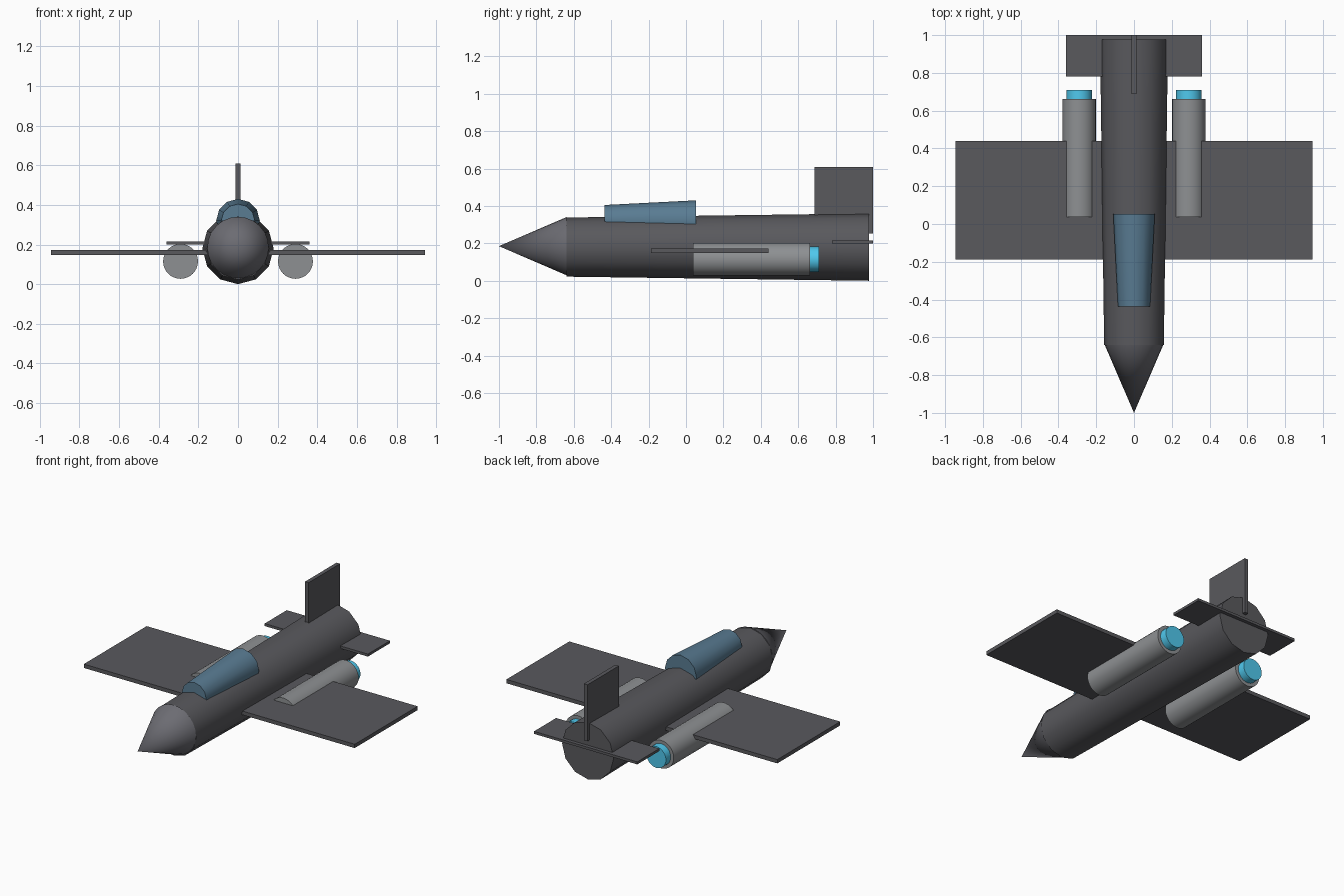
import bpy
from math import radians

if "Cube" in bpy.data.objects:
    bpy.data.objects.remove(bpy.data.objects["Cube"])


def material(name, color):
    m = bpy.data.materials.new(name)
    m.diffuse_color = (*color, 1)
    m.use_nodes = True
    m.node_tree.nodes["Principled BSDF"].inputs["Base Color"].default_value = m.diffuse_color
    return m


DARK = material("dark_grey", (0.10, 0.10, 0.11))
NOSE = material("nose_grey", (0.15, 0.15, 0.17))
METAL = material("engine_grey", (0.27, 0.28, 0.29))
GLASS = material("canopy_blue", (0.10, 0.20, 0.29))
GLOW = material("exhaust_cyan", (0.08, 0.58, 0.85))


def tube(name, x, z, y0, y1, r0, r1, sides, mat):
    """Cone or cylinder along y, radius r0 at y0 and r1 at y1."""
    bpy.ops.mesh.primitive_cone_add(
        vertices=sides, radius1=r1, radius2=r0, depth=y1 - y0,
        location=(x, (y0 + y1) / 2, z), rotation=(radians(90), 0, 0))
    ob = bpy.context.object
    ob.name = name
    ob.data.materials.append(mat)
    bpy.ops.object.shade_smooth_by_angle(angle=radians(40))
    return ob


def slab(name, x, y0, y1, z0, z1, mat):
    """Box centred on x = 0 with half width x."""
    bpy.ops.mesh.primitive_cube_add(
        size=1, location=(0, (y0 + y1) / 2, (z0 + z1) / 2))
    ob = bpy.context.object
    ob.name = name
    ob.scale = (2 * x, y1 - y0, z1 - z0)
    bpy.ops.object.transform_apply(location=False, rotation=False, scale=True)
    ob.data.materials.append(mat)
    return ob


# Body
tube("fuselage", 0, 0.18, -0.64, 0.978, 0.158, 0.18, 12, DARK)
tube("nose_cone", 0, 0.185, -1.0, -0.64, 0.0, 0.155, 24, NOSE)
tube("canopy", 0, 0.32, -0.437, 0.053, 0.085, 0.11, 12, GLASS)

# Flying surfaces
slab("main_wing", 0.945, -0.187, 0.44, 0.148, 0.172, DARK)
slab("tailplane", 0.36, 0.78, 1.0, 0.199, 0.215, DARK)
slab("tail_fin", 0.0125, 0.687, 1.0, 0.252, 0.608, DARK)

# Engines with glowing exhausts
for side, x in (("left", 0.29), ("right", -0.29)):
    tube(side + "_engine", x, 0.115, 0.037, 0.662, 0.088, 0.088, 32, METAL)
    tube(side + "_exhaust", x, 0.115, 0.65, 0.71, 0.067, 0.067, 32, GLOW)
